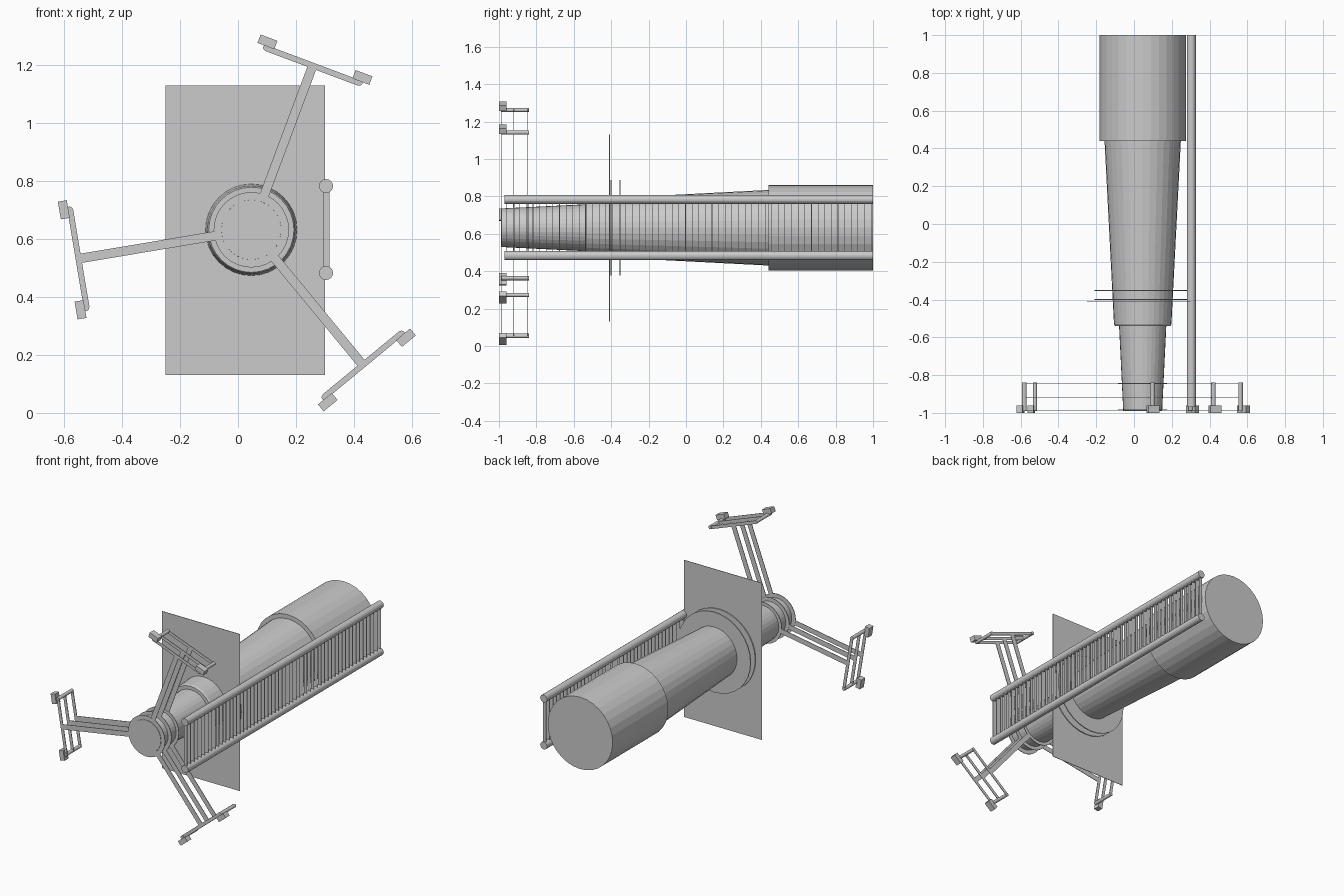
import bpy, bmesh
from math import sin, cos, pi, radians
from mathutils import Matrix, Vector

if "Cube" in bpy.data.objects:
    bpy.data.objects.remove(bpy.data.objects["Cube"])

CX, CZ = 0.046, 0.632          # long axis runs along y through this point


def finish(bm, name):
    bmesh.ops.recalc_face_normals(bm, faces=bm.faces)
    me = bpy.data.meshes.new(name)
    bm.to_mesh(me)
    bm.free()
    ob = bpy.data.objects.new(name, me)
    bpy.context.collection.objects.link(ob)
    return ob


def lathe(bm, profile, cx, cz, n):
    """Capped solid of revolution about y; profile is (y, radius)."""
    rings = [[bm.verts.new((cx + r * cos(2 * pi * i / n), y, cz + r * sin(2 * pi * i / n)))
              for i in range(n)] for y, r in profile]
    for a, b in zip(rings, rings[1:]):
        for i in range(n):
            j = (i + 1) % n
            bm.faces.new((a[i], a[j], b[j], b[i]))
    bm.faces.new(rings[0])
    bm.faces.new(rings[-1])


def box(bm, centre, size, turn=Matrix.Identity(4)):
    m = turn @ Matrix.Translation(centre) @ Matrix.Diagonal((*size, 1))
    bmesh.ops.create_cube(bm, size=1, matrix=m)


# Stepped, tapering barrel
bm = bmesh.new()
lathe(bm, [(-0.99, 0.103), (-0.54, 0.125), (-0.54, 0.147), (-0.53, 0.152),
           (0.44, 0.202), (0.44, 0.229), (1.0, 0.229)], CX, CZ, 32)
finish(bm, "barrel")

# Upright plate across the barrel, with two thin round flanges behind it
bm = bmesh.new()
box(bm, (0.025, -0.409, 0.63), (0.55, 0.003, 1.0))
finish(bm, "cross_plate")
bm = bmesh.new()
for y in (-0.400, -0.353):
    lathe(bm, [(y - 0.003, 0.256), (y + 0.003, 0.256)], CX, CZ, 32)
finish(bm, "plate_flanges")

# Three thin collars at the front, one per layer of arms
LAYERS = (-0.985, -0.92, -0.845)
bm = bmesh.new()
for y in LAYERS:
    lathe(bm, [(y - 0.002, 0.13), (y + 0.002, 0.13)], CX, CZ, 32)
finish(bm, "front_collars")

# Three arms: local x is outward, local z is tangential
for k, angle in enumerate((69.5, 189.5, 309.5)):
    turn = Matrix.Translation((CX, 0, CZ)) @ Matrix.Rotation(-radians(angle), 4, 'Y')
    bm = bmesh.new()
    for y in LAYERS:
        box(bm, (0.35, y, 0), (0.50, 0.003, 0.032), turn)      # spoke strip
        box(bm, (0.605, y, 0), (0.02, 0.003, 0.345), turn)     # crossbar strip
    for s in (-1, 1):
        p = turn @ Vector((0.607, 0, s * 0.172))
        lathe(bm, [(-0.99, 0.011), (-0.84, 0.011)], p.x, p.z, 12)   # end rod
        box(bm, (0.627, -0.98, s * 0.175), (0.031, 0.04, 0.062), turn)  # foot pad
    finish(bm, f"arm_{k + 1}")

# Side ladder: two round rails joined by thin slats
bm = bmesh.new()
for z in (0.783, 0.483):
    lathe(bm, [(-0.97, 0.024), (1.0, 0.024)], 0.304, z, 16)
finish(bm, "side_rails")
bm = bmesh.new()
COUNT = 56
for i in range(COUNT):
    y = -0.96 + 1.95 * i / (COUNT - 1)
    box(bm, (0.304, y, 0.633), (0.022, 0.003, 0.29))
finish(bm, "side_slats")
